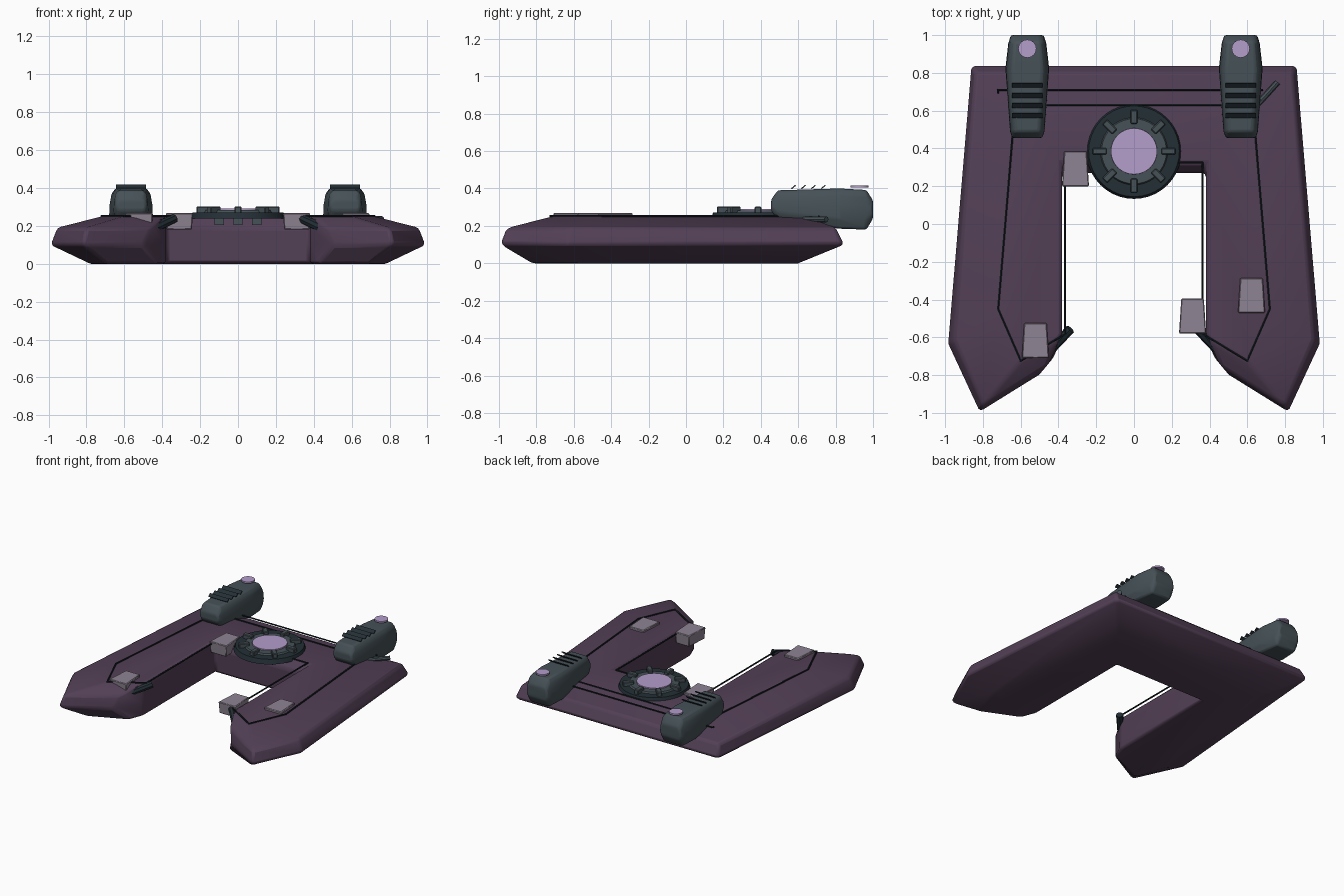
import bpy, bmesh, math
from mathutils import Vector, Matrix

if "Cube" in bpy.data.objects:
    bpy.data.objects.remove(bpy.data.objects["Cube"])


def material(name, rgb):
    m = bpy.data.materials.new(name)
    m.diffuse_color = (*rgb, 1)
    m.use_nodes = True
    m.node_tree.nodes["Principled BSDF"].inputs["Base Color"].default_value = m.diffuse_color
    return m


PURPLE = material("hull purple", (0.085, 0.050, 0.092))
SLATE = material("slate grey", (0.060, 0.082, 0.095))
DARK = material("dark teal", (0.017, 0.028, 0.036))
BLACK = material("trim black", (0.008, 0.013, 0.017))
LILAC = material("lilac", (0.46, 0.34, 0.60))
MAUVE = material("mauve grey", (0.27, 0.23, 0.29))


def finish(bm, name, mat, bevel=0, segments=2, smooth=True):
    bmesh.ops.recalc_face_normals(bm, faces=bm.faces)
    mesh = bpy.data.meshes.new(name)
    bm.to_mesh(mesh)
    bm.free()
    ob = bpy.data.objects.new(name, mesh)
    bpy.context.collection.objects.link(ob)
    mesh.materials.append(mat)
    if bevel:
        b = ob.modifiers.new("bevel", "BEVEL")
        b.width, b.segments, b.limit_method = bevel, segments, "ANGLE"
        b.angle_limit = math.radians(25)
    if smooth:
        bpy.ops.object.select_all(action="DESELECT")
        ob.select_set(True)
        bpy.context.view_layer.objects.active = ob
        bpy.ops.object.shade_smooth_by_angle(angle=math.radians(35))
    return ob


def loft(name, rings, mat, bevel=0, segments=2):
    """Skin closed rings of points and cap both ends."""
    bm = bmesh.new()
    vs = [[bm.verts.new(p) for p in r] for r in rings]
    n = len(vs[0])
    for a, b in zip(vs, vs[1:]):
        for i in range(n):
            bm.faces.new((a[i], a[(i + 1) % n], b[(i + 1) % n], b[i]))
    bm.faces.new(vs[0])
    bm.faces.new(vs[-1])
    return finish(bm, name, mat, bevel, segments)


def rods(name, points, radius, mat, sides=6):
    """Straight round bars along a path."""
    bm = bmesh.new()
    for p, q in zip(points, points[1:]):
        p, q = Vector(p), Vector(q)
        d = q - p
        rot = d.to_track_quat("Z", "Y").to_matrix().to_4x4()
        bmesh.ops.create_cone(bm, cap_ends=True, segments=sides, radius1=radius,
                              radius2=radius, depth=d.length + radius,
                              matrix=Matrix.Translation((p + q) / 2) @ rot)
    return finish(bm, name, mat)


def box(name, center, size, mat, rot=None, bevel=0):
    bm = bmesh.new()
    m = Matrix.Translation(center) @ (rot or Matrix()) @ Matrix.Diagonal((*size, 1))
    bmesh.ops.create_cube(bm, size=1, matrix=m)
    return finish(bm, name, mat, bevel, 1, smooth=False)


def disc(name, center, radius, depth, mat, sides=32, top=None):
    bm = bmesh.new()
    bmesh.ops.create_cone(bm, cap_ends=True, segments=sides, radius1=radius,
                          radius2=top or radius, depth=depth,
                          matrix=Matrix.Translation(center))
    return finish(bm, name, mat)


# U-shaped hull: half outlines per level, mirrored across x
levels = [
    (0.00, [(.66, .60), (.78, -.60), (.70, -.83), (.42, -.71), (.38, -.60), (.38, .27)]),
    (0.10, [(.865, .845), (.99, -.635), (.82, -1.0), (.50, -.80), (.38, -.60), (.38, .27)]),
    (0.19, [(.84, .80), (.955, -.62), (.80, -.965), (.46, -.755), (.38, -.60), (.38, .27)]),
    (0.25, [(.62, .64), (.72, -.45), (.60, -.725), (.41, -.62), (.38, -.59), (.38, .32)]),
]
loft("hull", [[(x, y, z) for x, y in half] + [(-x, y, z) for x, y in reversed(half)]
              for z, half in levels], PURPLE, bevel=0.018)

# Deck trim, inner rails and rear bar
Z = 0.252
for s in (-1, 1):
    rods("deck_trim", [(0, .63, Z), (s * .63, .63, Z), (s * .72, -.45, Z),
                       (s * .60, -.725, Z), (s * .36, -.58, Z)], 0.006, BLACK)
    # Angled grab handles at the inner bow corners
    rods("bow_handle", [(s * .44, -.665, .19), (s * .345, -.565, .235)], 0.025, DARK, 8)
rods("left_rail", [(-.365, -.58, Z), (-.365, .25, Z)], 0.006, BLACK)
rods("right_rail", [(.362, -.58, Z), (.362, .325, Z), (.20, .325, Z)], 0.006, BLACK)
rods("rear_bar", [(-.72, .695, .248), (-.72, .71, .25), (.68, .71, .25)], 0.006, BLACK)
rods("tiller", [(.66, .64, .235), (.755, .745, .235)], 0.016, SLATE, 8)

# Two engines
sections = [(.455, .080, .28, .34), (.49, .092, .235, .39), (.82, .116, .185, .40),
            (.965, .100, .18, .392), (1.0, .088, .24, .335)]
for s in (-1, 1):
    cx = s * .565
    rings = []
    for y, w, lo, hi in sections:
        h = hi - lo
        half = [(w * .8, lo), (w, lo + h * .25), (w * .97, lo + h * .6),
                (w * .88, lo + h * .87), (w * .68, hi)]
        rings.append([(cx + x, y, z) for x, z in half] +
                     [(cx - x, y, z) for x, z in reversed(half)])
    loft("engine_cowl", rings, SLATE, bevel=0.012)
    for i in range(4):
        box("cooling_slat", (cx, .575 + i * .053, .408), (.16, .028, .006), DARK,
            Matrix.Rotation(math.radians(40), 4, "X"))
    disc("engine_cap", (cx, .928, .410), .048, .012, LILAC, 16)

# Round central hub with radial lugs
C = (0, .385)
disc("hub_base", (*C, .255), .252, .034, DARK, 40, .24)
disc("hub_ring", (*C, .274), .182, .018, SLATE, 40, .172)
disc("hub_core", (*C, .268), .126, .046, LILAC, 32, .122)
for i in range(8):
    a = i * math.pi / 4
    box("hub_lug", (C[0] + .182 * math.cos(a), C[1] + .182 * math.sin(a), .285),
        (.075, .036, .036), SLATE, Matrix.Rotation(a, 4, "Z"), 0.005)
for x in (-.1, 0, .1):
    box("hub_foot", (x, .262, .225), (.05, .04, .04), SLATE)

# Tapered deck boxes; flip sets which end is wider
for x, y, flip in ((-.31, .292, 1), (.31, -.487, 1), (-.522, -.617, 1), (.622, -.378, 1)):
    rings = []
    for z, k in ((.18, .93), (.268, 1.0)):
        f, b, d = .072 * k, .060 * k, .093 * k
        rings.append([(x - f, y - d * flip, z), (x + f, y - d * flip, z),
                      (x + b, y + d * flip, z), (x - b, y + d * flip, z)])
    loft("deck_box", rings, MAUVE, bevel=0.005, segments=1)
